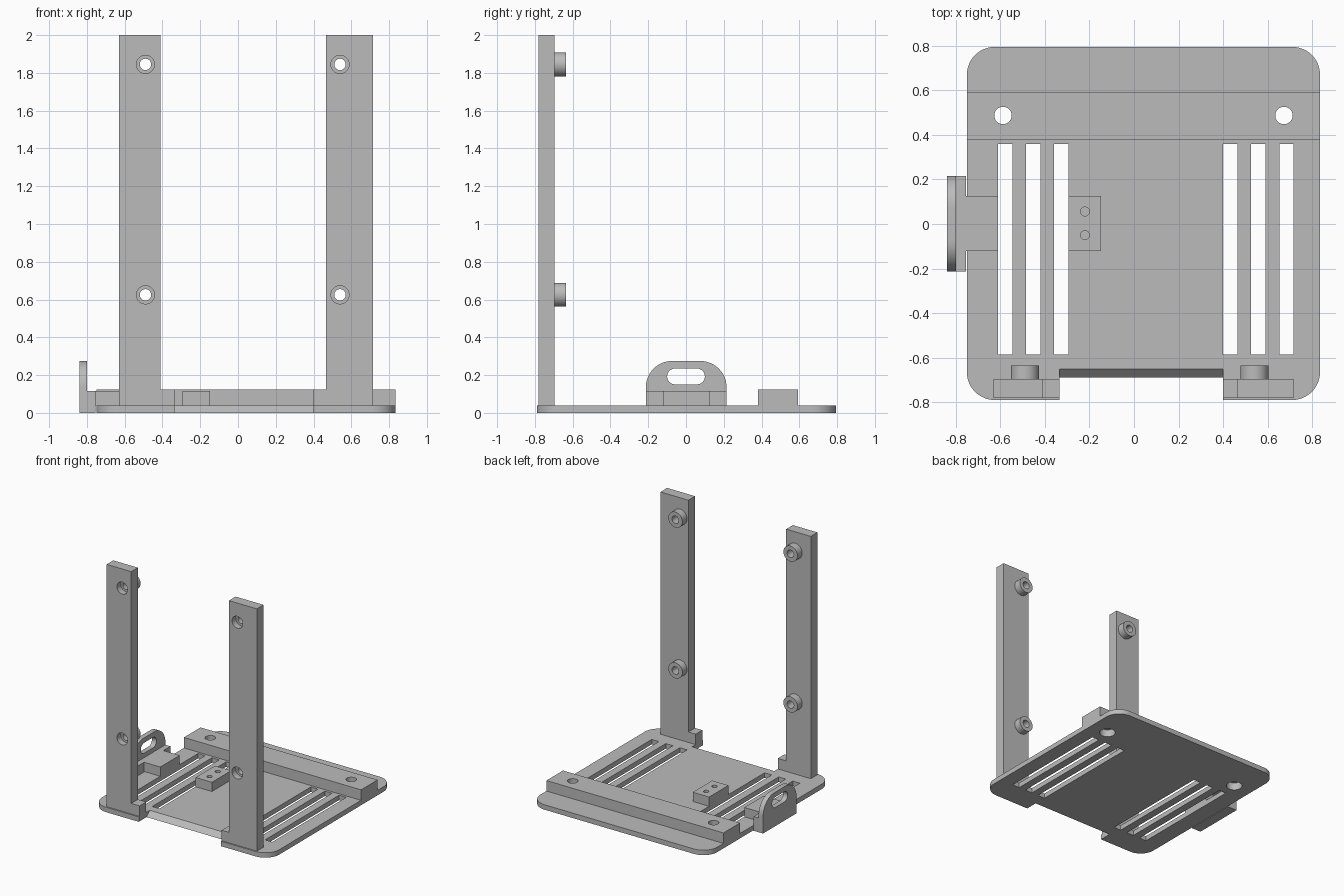
import bpy, bmesh, math

cube = bpy.data.objects.get("Cube")
if cube:
    bpy.data.objects.remove(cube, do_unlink=True)

grey = bpy.data.materials.new("plain grey")
grey.use_nodes = True
grey.diffuse_color = (0.5, 0.5, 0.5, 1)
grey.node_tree.nodes["Principled BSDF"].inputs["Base Color"].default_value = (0.5, 0.5, 0.5, 1)


def prism(name, outline, axis, lo, hi):
    """Extrude a 2D outline along an axis; outline uses the other two axes in order."""
    def place(p, d):
        q = list(p)
        q.insert("xyz".index(axis), d)
        return q
    bm = bmesh.new()
    face = bm.faces.new([bm.verts.new(place(p, lo)) for p in outline])
    top = bmesh.ops.extrude_face_region(bm, geom=[face])["geom"]
    move = place((0, 0), hi - lo)
    bmesh.ops.translate(bm, vec=move, verts=[v for v in top if isinstance(v, bmesh.types.BMVert)])
    bmesh.ops.recalc_face_normals(bm, faces=bm.faces)
    mesh = bpy.data.meshes.new(name)
    bm.to_mesh(mesh)
    bm.free()
    mesh.materials.append(grey)
    obj = bpy.data.objects.new(name, mesh)
    bpy.context.collection.objects.link(obj)
    return obj


def rect(a0, a1, b0, b1):
    return [(a0, b0), (a1, b0), (a1, b1), (a0, b1)]


def arc(cx, cy, r, start, end, n=12):
    angles = [math.radians(start + (end - start) * i / n) for i in range(n + 1)]
    return [(cx + r * math.cos(t), cy + r * math.sin(t)) for t in angles]


def circle(cx, cy, r):
    return arc(cx, cy, r, 0, 360, 48)[:-1]


def cut(obj, cutters):
    """Subtract every cutter from the object, then discard the cutters."""
    for c in cutters:
        c.hide_render = True
        mod = obj.modifiers.new("cut", "BOOLEAN")
        mod.operation, mod.solver, mod.object = "DIFFERENCE", "EXACT", c
        bpy.context.view_layer.objects.active = obj
        bpy.ops.object.modifier_apply(modifier=mod.name)
        bpy.data.objects.remove(c, do_unlink=True)


X0, X1, Y0, Y1, T = -0.75, 0.835, -0.79, 0.795, 0.04
R = 0.125
NOTCH = (-0.335, 0.4)
BAR_TOP, BLOCK_TOP = 0.125, 0.115


def bar_holes():
    """Screw holes with a wider recess from below."""
    out = []
    for x in (-0.588, 0.673):
        out.append(prism("cutter", circle(x, 0.487, 0.039), "z", -0.1, 0.3))
        out.append(prism("cutter", circle(x, 0.487, 0.06), "z", -0.1, 0.06))
    return out


# Base plate with rounded corners, slots and a sloped front notch
outline = (arc(X1 - R, Y1 - R, R, 0, 90) + arc(X0 + R, Y1 - R, R, 90, 180)
           + arc(X0 + R, Y0 + R, R, 180, 270) + arc(X1 - R, Y0 + R, R, 270, 360))
plate = prism("base_plate", outline, "z", 0, T)
cutters = bar_holes()
for start in (-0.61, 0.4):
    for i in range(3):
        x = start + 0.126 * i
        cutters.append(prism("cutter", rect(x, x + 0.064, -0.585, 0.36), "z", -0.1, 0.1))
slope = [(-1, -0.1), (-0.79, -0.1), (-0.55, 0.14), (-1, 0.14)]
cutters.append(prism("cutter", slope, "x", *NOTCH))
cut(plate, cutters)

# Raised rear bar
bar = prism("rear_bar", rect(X0, X1, 0.38, 0.592), "z", T, BAR_TOP)
cut(bar, bar_holes())

# Inner block with two blind holes
block = prism("inner_block", rect(-0.294, -0.148, -0.122, 0.125), "z", T, BLOCK_TOP)
cut(block, [prism("cutter", circle(-0.22, y, 0.02), "z", T + 0.005, 0.3) for y in (-0.05, 0.056)])

# Side tab: block on the plate, ledge beside it, upright eyelet
prism("side_block", rect(-0.76, -0.61, -0.122, 0.125), "z", T, BLOCK_TOP)
prism("side_ledge", rect(-0.8, -0.755, -0.213, 0.215), "z", 0, BLOCK_TOP)
r = 0.14
eye = [(-0.213, 0), (0.215, 0)] + arc(0.215 - r, 0.275 - r, r, 0, 90) + arc(-0.213 + r, 0.275 - r, r, 90, 180)
eyelet = prism("side_eyelet", eye, "x", -0.84, -0.8)
slot = arc(0.058, 0.193, 0.042, -90, 90) + arc(-0.058, 0.193, 0.042, 90, 270)
cut(eyelet, [prism("cutter", slot, "x", -1, -0.7)])

# Upright posts with feet, bosses and recessed screw holes
for side, outer, inner, foot, hole_x in (("right", -0.63, -0.41, NOTCH[0], -0.49),
                                         ("left", 0.715, 0.465, NOTCH[1], 0.54)):
    shape = [(outer, T), (foot, T), (foot, BAR_TOP), (inner, BAR_TOP), (inner, 2), (outer, 2)]
    post = prism(side + "_post", shape, "y", -0.78, -0.695)
    cutters = []
    for level, z in (("lower", 0.625), ("upper", 1.845)):
        boss = prism(f"{side}_{level}_boss", circle(hole_x, z, 0.063), "y", -0.695, -0.635)
        cut(boss, [prism("cutter", circle(hole_x, z, 0.03), "y", -0.9, -0.5)])
        cutters.append(prism("cutter", circle(hole_x, z, 0.03), "y", -0.9, -0.5))
        cutters.append(prism("cutter", circle(hole_x, z, 0.048), "y", -0.9, -0.73))
    cut(post, cutters)

# Smooth round walls, sharp edges elsewhere
bpy.ops.object.select_all(action="DESELECT")
for obj in bpy.context.collection.objects:
    if obj.type == "MESH" and grey.name in obj.data.materials:
        obj.select_set(True)
        bpy.context.view_layer.objects.active = obj
bpy.ops.object.shade_smooth_by_angle(angle=math.radians(30))
